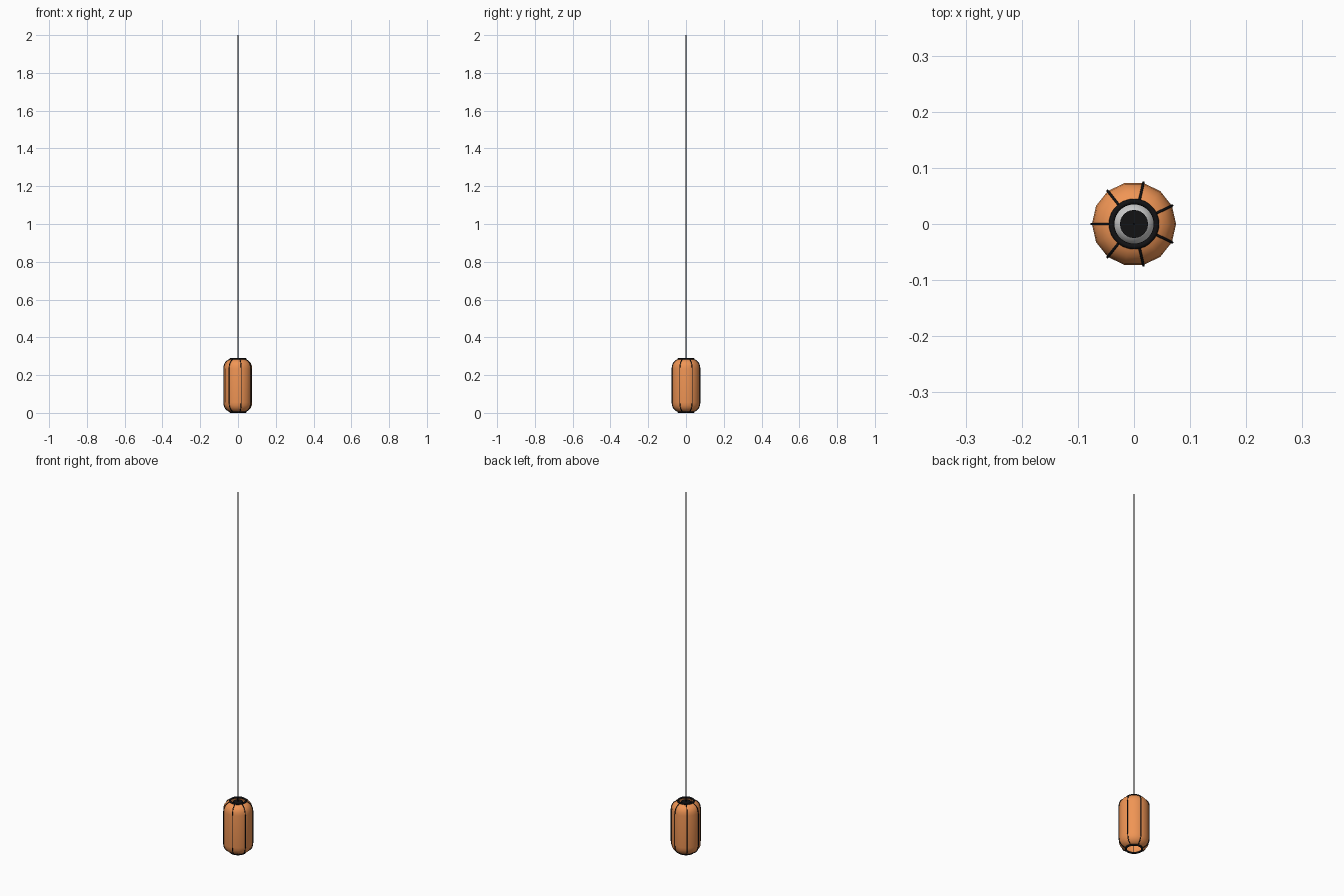
import bpy, bmesh
from math import sin, cos, pi

if "Cube" in bpy.data.objects:
    bpy.data.objects.remove(bpy.data.objects["Cube"])

SIDES, RIBS = 14, 7


def material(name, rgb):
    m = bpy.data.materials.new(name)
    m.diffuse_color = (*rgb, 1)
    m.use_nodes = True
    m.node_tree.nodes["Principled BSDF"].inputs["Base Color"].default_value = m.diffuse_color
    return m


orange = material("orange_paper", (0.87, 0.30, 0.09))
black = material("black_metal", (0.006, 0.006, 0.007))
white = material("white_glass", (0.95, 0.95, 0.95))


def finish(obj, name, mat):
    obj.name = name
    obj.data.materials.clear()
    obj.data.materials.append(mat)
    for p in obj.data.polygons:
        p.use_smooth = True
    return obj


def lathe(name, profile, sides, mat):
    bm = bmesh.new()
    rings = [[bm.verts.new((r * cos(2 * pi * k / sides), r * sin(2 * pi * k / sides), z))
              for k in range(sides)] for r, z in profile]
    for a, b in zip(rings, rings[1:]):
        for k in range(sides):
            j = (k + 1) % sides
            bm.faces.new((a[k], a[j], b[j], b[k]))
    me = bpy.data.meshes.new(name)
    bm.to_mesh(me)
    bm.free()
    obj = bpy.data.objects.new(name, me)
    bpy.context.collection.objects.link(obj)
    return finish(obj, name, mat)


def tube(name, points, radius, mat):
    cu = bpy.data.curves.new(name, 'CURVE')
    cu.dimensions = '3D'
    cu.bevel_depth = radius
    cu.bevel_resolution = 2
    cu.use_fill_caps = True
    sp = cu.splines.new('POLY')
    sp.points.add(len(points) - 1)
    for p, co in zip(sp.points, points):
        p.co = (*co, 1)
    obj = bpy.data.objects.new(name, cu)
    bpy.context.collection.objects.link(obj)
    bpy.ops.object.select_all(action='DESELECT')
    obj.select_set(True)
    bpy.context.view_layer.objects.active = obj
    bpy.ops.object.convert(target='MESH')
    return finish(bpy.context.object, name, mat)


# Shade: rounded-end capsule profile, open at both ends
low = [(0.040, 0.006), (0.050, 0.010), (0.060, 0.017), (0.068, 0.027),
       (0.073, 0.040), (0.075, 0.056)]
profile = low + [(r, 0.29 - z) for r, z in reversed(low)]
lathe("shade", profile, SIDES, orange)

# Wire ribs following the shade
for i in range(RIBS):
    a = pi + 2 * pi * i / RIBS
    tube(f"rib_{i + 1}", [((r + 0.0008) * cos(a), (r + 0.0008) * sin(a), z)
                          for r, z in profile], 0.0022, black)

# Rings around both openings
for name, z in (("bottom_ring", 0.005), ("top_ring", 0.285)):
    bpy.ops.mesh.primitive_torus_add(major_radius=0.040, minor_radius=0.005,
                                     major_segments=28, minor_segments=10,
                                     location=(0, 0, z))
    finish(bpy.context.object, name, black)

# Lamp socket
bpy.ops.mesh.primitive_cylinder_add(vertices=24, radius=0.025, depth=0.07,
                                    location=(0, 0, 0.245))
socket = finish(bpy.context.object, "socket", black)
bpy.ops.object.shade_smooth_by_angle()

# Bulb
bpy.ops.mesh.primitive_uv_sphere_add(segments=24, ring_count=12, radius=0.04,
                                     location=(0, 0, 0.18))
finish(bpy.context.object, "bulb", white)

# Hanging cord
tube("cord", [(0, 0, 0.275), (0, 0, 2.0)], 0.002, black)
